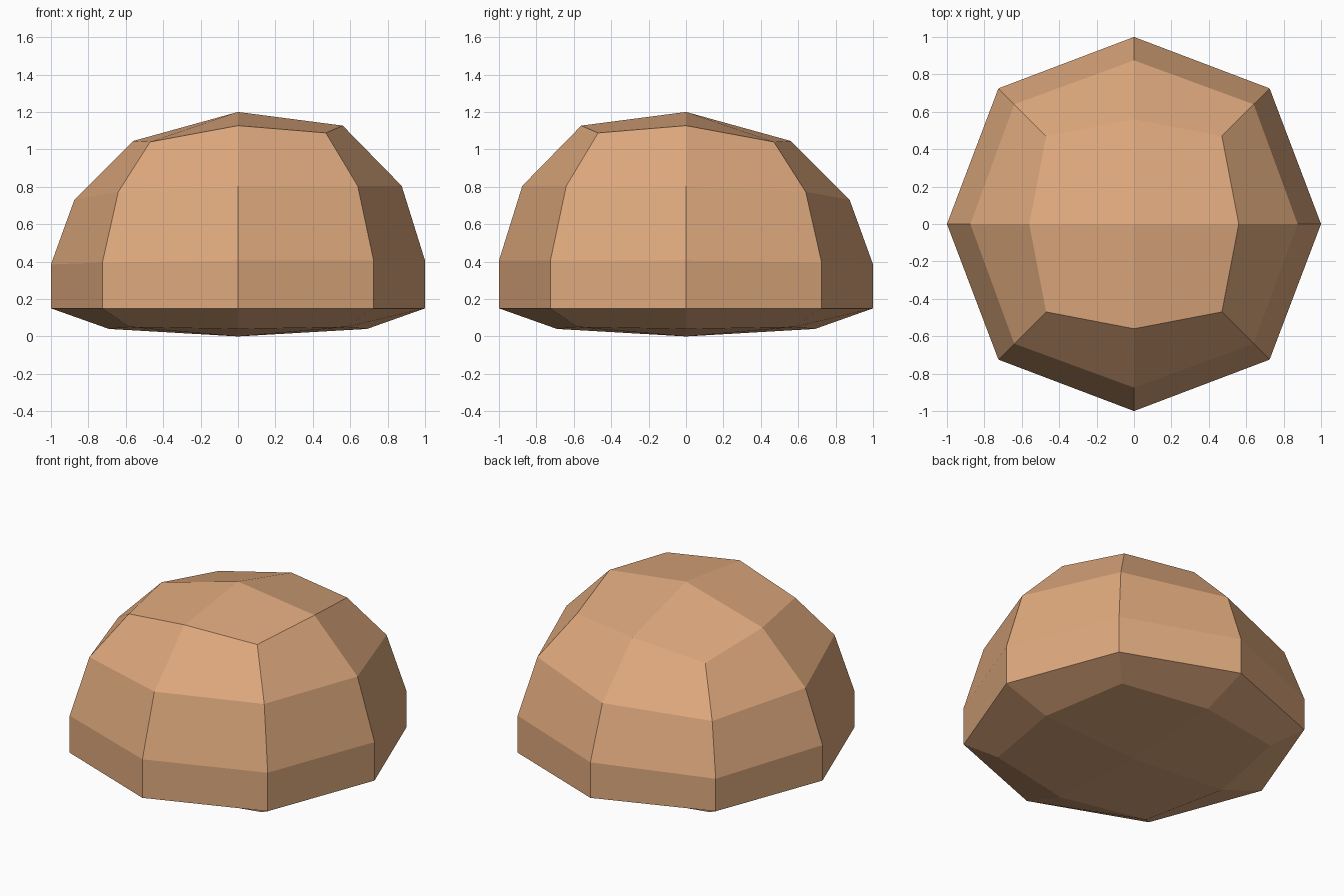
import bpy
import bmesh

if "Cube" in bpy.data.objects:
    bpy.data.objects.remove(bpy.data.objects["Cube"])

# One flat colour
crust = bpy.data.materials.new("warm_tan")
crust.diffuse_color = (0.73, 0.395, 0.205, 1)
crust.use_nodes = True
crust.node_tree.nodes["Principled BSDF"].inputs["Base Color"].default_value = crust.diffuse_color

# Rings from bottom to top: (mid-side radius, corner half-width, 8 heights
# counter-clockwise from +x). The dome leans up toward the front right.
RINGS = [
    (0.69, 0.58, [0.04, 0.05] * 4),
    (1.00, 0.725, [0.15] * 8),
    (1.00, 0.725, [0.405, 0.395, 0.385, 0.365, 0.385, 0.395, 0.405, 0.405]),
    (0.875, 0.64, [0.805, 0.773, 0.73, 0.692, 0.73, 0.773, 0.805, 0.805]),
    (0.56, 0.47, [1.127, 1.04, 1.045, 0.965, 1.045, 1.04, 1.127, 1.088]),
]
DIRS = [(1, 0), (1, 1), (0, 1), (-1, 1), (-1, 0), (-1, -1), (0, -1), (1, -1)]

bm = bmesh.new()
rings = []
for mid, corner, heights in RINGS:
    rings.append([bm.verts.new((dx * r, dy * r, z)) for (dx, dy), z, r in
                  zip(DIRS, heights, [mid, corner] * 4)])

# Side bands
for low, high in zip(rings, rings[1:]):
    for i in range(8):
        j = (i + 1) % 8
        bm.faces.new((low[i], low[j], high[j], high[i]))

# Four-quad caps at the bottom and top
for ring, z in ((rings[0], 0.0), (rings[-1], 1.2)):
    centre = bm.verts.new((0, 0, z))
    for i in range(0, 8, 2):
        bm.faces.new((centre, ring[i], ring[i + 1], ring[(i + 2) % 8]))

bmesh.ops.recalc_face_normals(bm, faces=bm.faces)
mesh = bpy.data.meshes.new("dome")
bm.to_mesh(mesh)
bm.free()
mesh.materials.append(crust)
dome = bpy.data.objects.new("dome", mesh)
bpy.context.collection.objects.link(dome)
